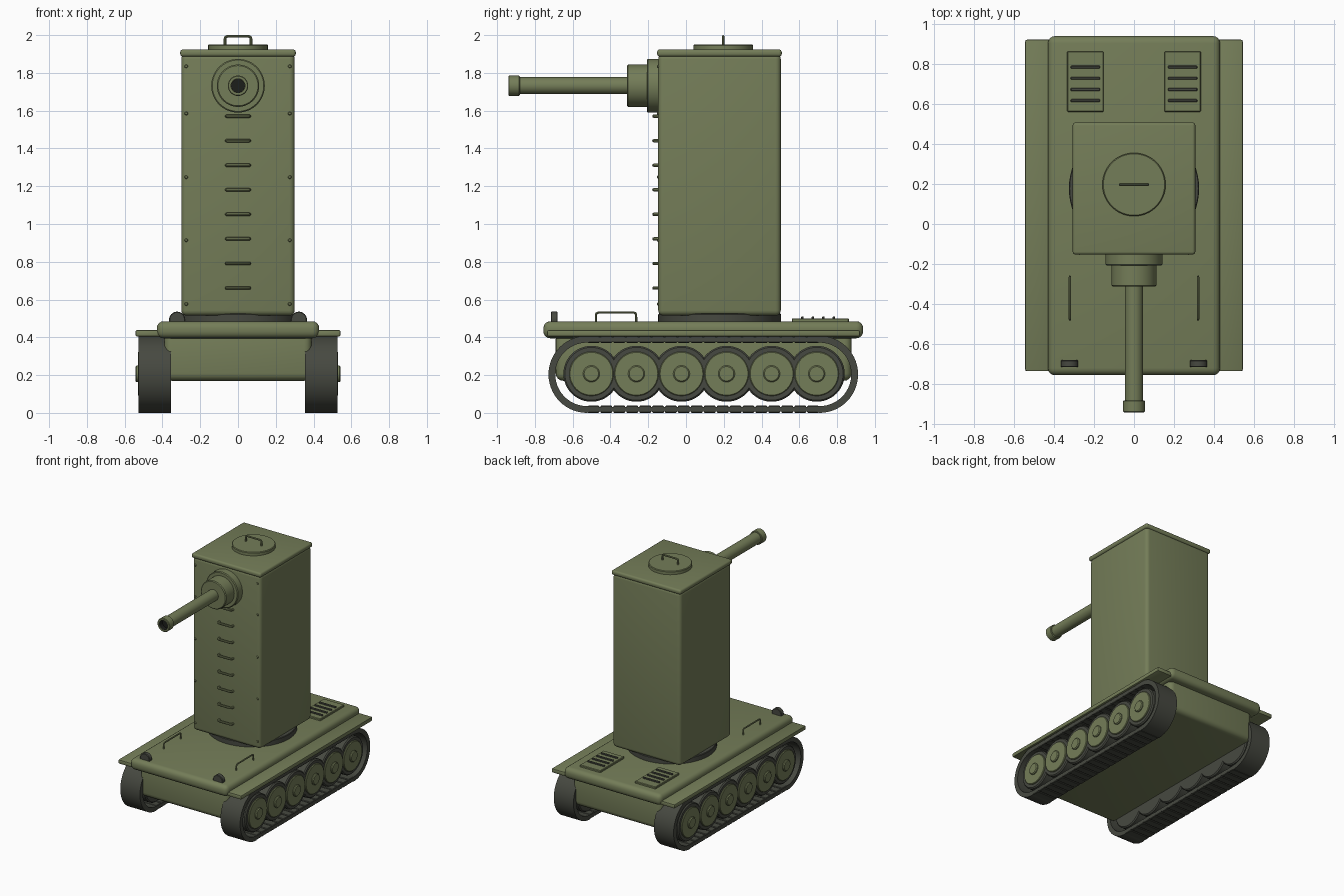
import bpy, bmesh
from math import pi, sin, cos, radians
from mathutils import Vector, Matrix

if "Cube" in bpy.data.objects:
    bpy.data.objects.remove(bpy.data.objects["Cube"])


def material(name, rgb):
    m = bpy.data.materials.new(name)
    m.diffuse_color = (*rgb, 1)
    m.use_nodes = True
    m.node_tree.nodes["Principled BSDF"].inputs["Base Color"].default_value = m.diffuse_color
    return m


OLIVE = material("olive_paint", (0.175, 0.205, 0.098))
DARK = material("dark_rubber", (0.062, 0.066, 0.052))
BLACK = material("bore_black", (0.012, 0.013, 0.011))


def smooth(ob):
    bpy.ops.object.select_all(action='DESELECT')
    ob.select_set(True)
    bpy.context.view_layer.objects.active = ob
    bpy.ops.object.shade_smooth_by_angle(angle=radians(32))


def finish(name, bm, mat):
    bmesh.ops.remove_doubles(bm, verts=bm.verts, dist=1e-5)
    bmesh.ops.recalc_face_normals(bm, faces=bm.faces)
    me = bpy.data.meshes.new(name)
    bm.to_mesh(me)
    bm.free()
    me.materials.append(mat)
    ob = bpy.data.objects.new(name, me)
    bpy.context.collection.objects.link(ob)
    smooth(ob)
    return ob


def box(name, lo, hi, bevel=0.0, mat=OLIVE, seg=4):
    lo, hi = Vector(lo), Vector(hi)
    bm = bmesh.new()
    bmesh.ops.create_cube(bm, size=1, matrix=Matrix.Translation((lo + hi) / 2)
                          @ Matrix.Diagonal((*(hi - lo), 1)))
    if bevel:
        bmesh.ops.bevel(bm, geom=bm.edges[:], offset=bevel, segments=seg,
                        profile=0.5, affect='EDGES')
    return finish(name, bm, mat)


AXES = {'X': Matrix.Rotation(pi / 2, 4, 'Y'), '-X': Matrix.Rotation(-pi / 2, 4, 'Y'),
        '-Y': Matrix.Rotation(pi / 2, 4, 'X'), 'Z': Matrix.Identity(4)}


def lathe(name, profile, origin, axis, mat=OLIVE, n=48):
    """Revolve (radius, height) points around an axis through origin."""
    bm = bmesh.new()
    m = Matrix.Translation(origin) @ AXES[axis]
    rings = [[bm.verts.new(m @ Vector((r * cos(2 * pi * i / n), r * sin(2 * pi * i / n), h)))
              for i in range(n)] for r, h in profile]
    for a, b in zip(rings, rings[1:]):
        for i in range(n):
            j = (i + 1) % n
            bm.faces.new((a[i], a[j], b[j], b[i]))
    return finish(name, bm, mat)


def disc(name, r, h, origin, axis, mat=OLIVE, c=0.005, n=48):
    prof = [(0, 0), (r - c, 0), (r, c), (r, h - c), (r - c, h), (0, h)]
    return lathe(name, prof, origin, axis, mat, n)


def handle(name, start, end, out, r, mat=OLIVE):
    """U-shaped grab bar from start to end, standing off by out."""
    a, b, o = Vector(start), Vector(end), Vector(out)
    d = (b - a).normalized() * 0.012
    k = o.normalized() * 0.012
    cu = bpy.data.curves.new(name, 'CURVE')
    cu.dimensions = '3D'
    cu.bevel_depth, cu.bevel_resolution, cu.use_fill_caps = r, 2, True
    pts = [a, a + o - k, a + o - k * .3 + d * .3, a + o + d,
           b + o - d, b + o - k * .3 - d * .3, b + o - k, b]
    sp = cu.splines.new('POLY')
    sp.points.add(len(pts) - 1)
    for p, q in zip(sp.points, pts):
        p.co = (*q, 1)
    ob = bpy.data.objects.new(name, cu)
    bpy.context.collection.objects.link(ob)
    cu.materials.append(mat)
    bpy.ops.object.select_all(action='DESELECT')
    ob.select_set(True)
    bpy.context.view_layer.objects.active = ob
    bpy.ops.object.convert(target='MESH')
    smooth(bpy.context.object)


# Hull
box("lower_hull", (-0.39, -0.69, 0.17), (0.39, 0.877, 0.43), 0.04)
box("hull_deck", (-0.43, -0.755, 0.395), (0.43, 0.938, 0.485), 0.036)

# Tracks: band with rounded ends, straight runs slightly inset between pads
R, T, YF, YB = 0.204, 0.036, -0.524, 0.707
X0, X1 = 0.355, 0.528


def track_loop(rad, inset):
    pts = []
    for yc, a0 in ((YB, -pi / 2), (YF, pi / 2)):
        arc = [(yc + rad * cos(a0 + pi * i / 28), R + rad * sin(a0 + pi * i / 28))
               for i in range(29)]
        e, z = (0.02 if yc == YF else -0.02), rad - inset
        sgn = -1 if a0 < 0 else 1
        pts += [(yc + e, R + sgn * z)] + arc + [(yc + e, R - sgn * z)]
    return pts


def track(name, s):
    bm = bmesh.new()
    loops = [[bm.verts.new((s * x, y, z)) for y, z in track_loop(rad, ins)]
             for x, rad, ins in ((X0, R, .007), (X1, R, .007),
                                 (X1, R - T, -.004), (X0, R - T, -.004))]
    n = len(loops[0])
    for k in range(4):
        a, b = loops[k], loops[(k + 1) % 4]
        for i in range(n):
            j = (i + 1) % n
            bm.faces.new((a[i], a[j], b[j], b[i]))
    finish(name, bm, DARK)


for s, side in ((1, "right"), (-1, "left")):
    ax = 'X' if s > 0 else '-X'
    xs = sorted((s * 0.40, s * 0.543))
    box(side + "_fender", (xs[0], -0.735, 0.405), (xs[1], 0.92, 0.438), 0.008, seg=2)
    track(side + "_track", s)
    xs = sorted((s * X0, s * X1))
    for i in range(18):
        y = YF + 0.034 + i * 0.0684
        for z in (0.0, 2 * R - T - 0.002):
            box(side + "_track_pad", (xs[0], y - 0.031, z), (xs[1], y + 0.031, z + T + 0.002),
                0.004, DARK, 1)

    # Road wheels: rubber tyre, painted dish, hub cap
    for i in range(6):
        y = -0.501 + i * 0.2386
        disc(side + "_wheel_tyre", 0.148, 0.155, (s * 0.365, y, 0.207), ax, DARK, 0.008)
        disc(side + "_wheel_dish", 0.117, 0.02, (s * 0.51, y, 0.207), ax, c=0.004)
        disc(side + "_wheel_hub", 0.044, 0.025, (s * 0.518, y, 0.207), ax, c=0.006, n=32)

    # Deck fittings: lamp, grab bar, engine grille
    disc(side + "_headlight", 0.043, 0.036, (s * 0.322, -0.679, 0.493), '-Y', DARK, 0.004, 32)
    handle(side + "_deck_handle", (s * 0.32, -0.477, 0.475), (s * 0.32, -0.264, 0.475),
           (0, 0, 0.056), 0.006)
    gx = s * 0.243
    box(side + "_engine_grille", (gx - 0.091, 0.56, 0.475), (gx + 0.091, 0.862, 0.5), 0.004, seg=1)
    for i in range(4):
        y = 0.616 + i * 0.0557
        box(side + "_grille_slat", (gx - 0.073, y - 0.007, 0.49), (gx + 0.073, y + 0.007, 0.51),
            0.003, DARK, 1)

# Tower turret
disc("turret_ring", 0.325, 0.05, (0, 0.178, 0.475), 'Z', DARK, 0.004, 64)
box("turret_tower", (-0.3, -0.147, 0.515), (0.3, 0.502, 1.9), 0.028)
box("turret_roof", (-0.306, -0.153, 1.886), (0.306, 0.507, 1.924), 0.015)
disc("roof_hatch", 0.158, 0.034, (0, 0.197, 1.917), 'Z', n=64)
handle("hatch_handle", (-0.069, 0.197, 1.945), (0.069, 0.197, 1.945), (0, 0, 0.048), 0.007)

# Gun, built along -y
GZ = 1.732
disc("gun_mantlet_base", 0.142, 0.075, (0, -0.132, GZ), '-Y', c=0.006, n=64)
disc("gun_mantlet", 0.112, 0.115, (0, -0.197, GZ), '-Y', c=0.006, n=64)
lathe("gun_barrel", [(0.045, 0), (0.045, 0.58), (0.05, 0.58), (0.054, 0.584), (0.054, 0.636),
                     (0.05, 0.64), (0.037, 0.64), (0.037, 0.6)], (0, -0.3, GZ), '-Y')
lathe("gun_bore", [(0.0365, 0.037), (0.0365, 0), (0, 0)], (0, -0.9, GZ), '-Y', BLACK)

# Ladder rungs and rivets on the tower front
for i in range(8):
    z = 0.661 + i * 0.13
    handle("ladder_rung", (-0.06, -0.14, z), (0.06, -0.14, z), (0, -0.03, 0), 0.009)
for x in (-0.274, 0.274):
    for z in (0.576, 0.914, 1.248, 1.585, 1.835):
        lathe("tower_rivet", [(0.01, 0), (0.009, 0.005), (0.006, 0.009), (0, 0.011)],
              (x, -0.143, z), '-Y', n=12)
